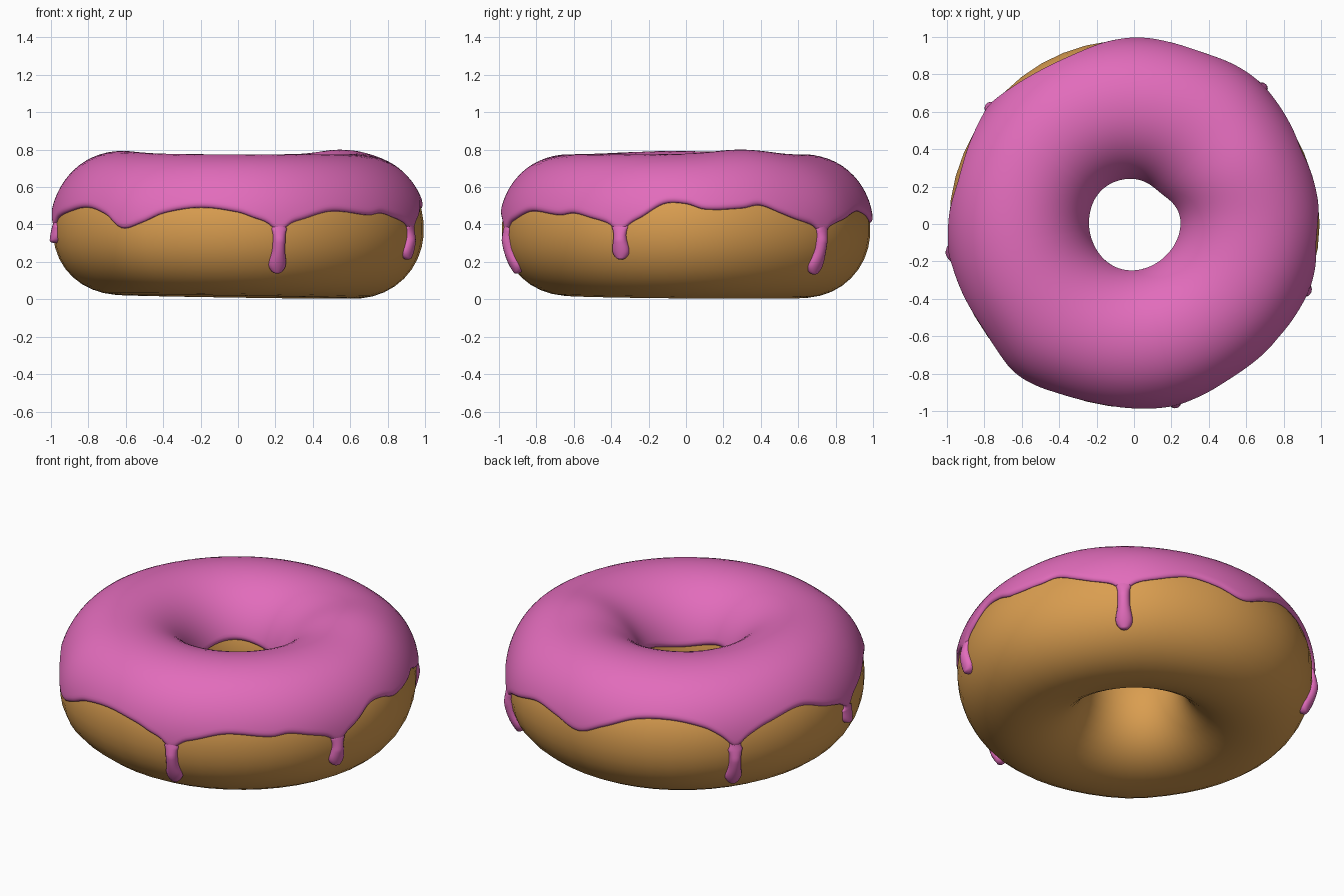
import bpy, bmesh
from math import sin, cos, pi, asin, radians, sqrt, exp
from mathutils import Vector

if "Cube" in bpy.data.objects:
    bpy.data.objects.remove(bpy.data.objects["Cube"])

RING, A, B, ZC, N = 0.62, 0.364, 0.374, 0.376, 2.06


def spow(v, p):
    return (1 if v >= 0 else -1) * abs(v) ** p


def bump(az, centre, width):
    d = (az - centre + 180) % 360 - 180
    return exp(-(d / width) ** 2)


def lump(az):
    # gentle unevenness of the upper half
    return 0.025 * bump(az, 28, 20) + 0.018 * bump(az, 185, 35)


def swell(az):
    # outer wall is not a perfect circle
    return (0.02 * bump(az, 232, 11) + 0.016 * bump(az, 52, 13) + 0.008 * bump(az, 120, 25)
            + 0.01 * bump(az, 0, 18) + 0.006 * bump(az, 180, 25) - 0.012 * bump(az, 305, 20))


def surf(az, phi, off=0.0):
    """Point on the ring: az in degrees around z, phi around the tube, off along the normal."""
    def rz(p):
        s, c = sin(p), cos(p)
        z = ZC + B * spow(s, 2 / N)
        z += lump(az) * max(0, s) ** 2 + 0.011 * (1 - cos(radians(az - 30))) * max(0, -s) ** 2
        r = RING + A * spow(c, 2 / N)
        r += swell(az) * max(0, c) - 0.025 * bump(az, 48, 25) * max(0, -c) * (s > -0.6)* (1 + min(0, s) / 0.6)
        return Vector((r, z))
    t = rz(phi + 0.02) - rz(phi - 0.02)
    t.normalize()
    q = rz(phi) + Vector((t.y, -t.x)) * off
    a = radians(az)
    return Vector((q.x * cos(a), q.x * sin(a), q.y))


def phi_at(z):
    s = max(-1, min(1, (z - ZC) / B))
    return asin(spow(s, N / 2))


def make(name, bm, color):
    bmesh.ops.recalc_face_normals(bm, faces=bm.faces)
    for f in bm.faces:
        f.smooth = True
    me = bpy.data.meshes.new(name)
    bm.to_mesh(me)
    bm.free()
    ob = bpy.data.objects.new(name, me)
    bpy.context.collection.objects.link(ob)
    mat = bpy.data.materials.new(name + "_colour")
    mat.diffuse_color = color
    mat.use_nodes = True
    mat.node_tree.nodes["Principled BSDF"].inputs["Base Color"].default_value = mat.diffuse_color
    me.materials.append(mat)
    return ob


def skin(bm, rings, closed):
    """Bridge successive vertex rings with quads."""
    rows = [[bm.verts.new(p) for p in r] for r in rings]
    n = len(rows[0])
    for i in range(len(rows) if closed else len(rows) - 1):
        r, s = rows[i], rows[(i + 1) % len(rows)]
        for j in range(n):
            k = (j + 1) % n
            bm.faces.new((r[j], r[k], s[k], s[j]))
    return rows


# Dough ring
bm = bmesh.new()
skin(bm, [[surf(i * 7.5, (j + 0.5) * 2 * pi / 36) for j in range(36)] for i in range(48)], True)
make("dough", bm, (0.70, 0.34, 0.08, 1))

# Wavy lower edge of the icing: (azimuth, height)
EDGE = [(0, .51), (6, .48), (18, .485), (24, .50), (31, .46), (38, .42), (47, .39), (56, .42),
        (68, .47), (78, .45), (88, .41), (97, .47), (108, .54), (120, .55), (131, .51), (141, .43),
        (152, .49), (166, .53), (178, .47), (189, .43), (200, .46), (214, .49), (225, .45),
        (232, .38), (239, .41), (246, .46), (258, .49), (270, .465), (276, .43), (283, .40),
        (289, .42), (301, .47), (316, .45), (322, .46), (330, .43), (339, .40), (345, .43), (353, .51)]
# Drips: (azimuth, lowest height)
DRIPS = [(283, .14), (339, .215), (46.7, .14), (141, .15), (189, .30)]


def edge(az):
    n = len(EDGE)
    i = max(k for k in range(n) if EDGE[k][0] <= az)

    def knot(k):
        return EDGE[k % n][0] + 360 * (k // n), EDGE[k % n][1]
    (x0, y0), (x1, y1), (x2, y2), (x3, y3) = [knot(i + d) for d in (-1, 0, 1, 2)]
    m1, m2 = (y2 - y0) / (x2 - x0), (y3 - y1) / (x3 - x1)
    h = x2 - x1
    t = (az - x1) / h
    z = ((2 * t**3 - 3 * t**2 + 1) * y1 + (t**3 - 2 * t**2 + t) * h * m1
         + (3 * t**2 - 2 * t**3) * y2 + (t**3 - t**2) * h * m2)
    return z - sum(0.04 * bump(az, d, 2.6) for d, _ in DRIPS)


# Icing shell with rounded rims, thinner down the outer wall
W, M = 0.07, 40
rings = []
for i in range(300):
    az = i * 1.2
    p0 = phi_at(edge(az))
    p1 = pi - phi_at(0.455 + 0.02 * sin(3 * radians(az) + 1))
    ring = []
    for j in range(M + 1):
        u = (1 - cos(pi * j / M)) / 2
        p = p0 + (p1 - p0) * u
        d = min(p - p0, p1 - p) / W
        t = (0.017 + 0.01 * max(0, min(1, p))) * sqrt(max(0, 1 - (1 - min(1, d)) ** 2))
        ring.append(surf(az, p, t - 0.002))
    for j in range(1, 10):
        ring.append(surf(az, p1 + (p0 - p1) * j / 10, -0.012))
    rings.append(ring)
bm = bmesh.new()
skin(bm, rings, True)

# Drips: tubes running down the dough with a round bead, tucked under the icing at the top
for az, low in DRIPS:
    bead, neck, top = 0.047, 0.034, 0.42
    n, rings = 30, []
    a = radians(az)
    side = Vector((-sin(a), cos(a), 0))
    for i in range(n + 1):
        u = sin(pi / 2 * i / n)
        z = top + (low + 0.001 - top) * u
        h = z - low
        if h < bead:
            w = sqrt(max(1e-6, bead**2 - (bead - h) ** 2))
        else:
            w = neck + (bead - neck) * exp(-((h - bead) / 0.05) ** 2)
        c = surf(az, phi_at(z))
        out = (surf(az, phi_at(z), 0.1) - c).normalized()
        fade = min(1, max(0, (z - 0.32) / 0.08))
        depth = min(w, 0.034) * (1 - fade) + 0.012 * fade
        w += 0.014 * max(0, (z - 0.33) / 0.06) ** 2 * (z < 0.39)
        rings.append([c + side * w * cos(k * pi / 8) + out * depth * sin(k * pi / 8) for k in range(16)])
    rows = skin(bm, rings, False)
    bm.faces.new(rows[0])
    bm.faces.new(rows[-1])
make("icing", bm, (0.76, 0.15, 0.50, 1))
